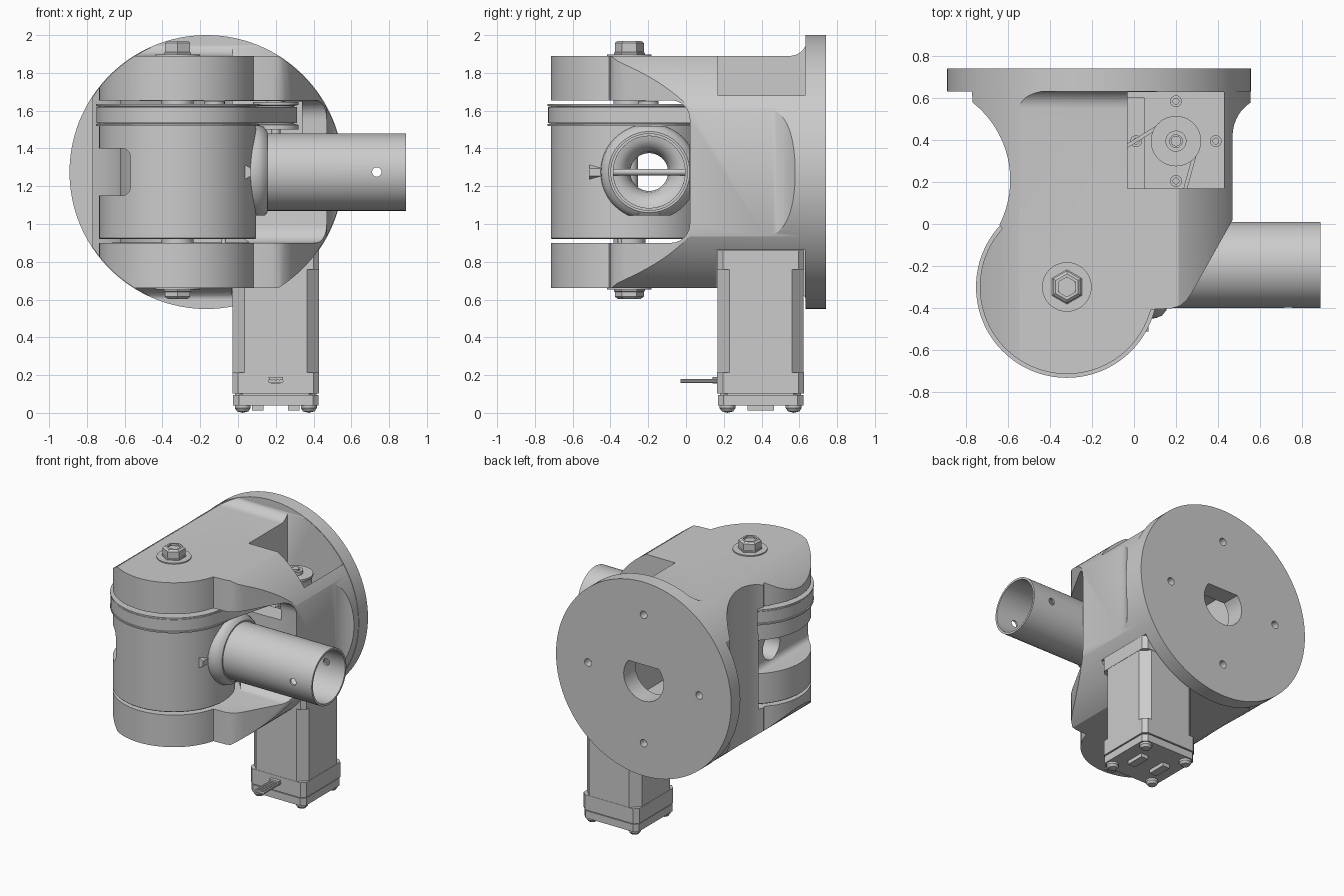
import bpy, bmesh, math
from math import sin, cos, radians, pi

if "Cube" in bpy.data.objects:
    bpy.data.objects.remove(bpy.data.objects["Cube"])

CX, CZ = -0.167, 1.275        # main axis
PX, PY = -0.32, -0.30         # pivot
MX, MY = 0.20, 0.395          # motor axis


def place(u, v, w, axis):
    return {'Z': (u, v, w), 'X': (w, u, v), 'Y': (u, w, v)}[axis]


def finish(name, bm):
    bmesh.ops.remove_doubles(bm, verts=bm.verts, dist=1e-5)
    bmesh.ops.recalc_face_normals(bm, faces=bm.faces)
    me = bpy.data.meshes.new(name)
    bm.to_mesh(me)
    bm.free()
    ob = bpy.data.objects.new(name, me)
    bpy.context.collection.objects.link(ob)
    return ob


def prism(name, pts, lo, hi, axis='Z'):
    """Extrude a 2D outline along an axis."""
    bm = bmesh.new()
    a = [bm.verts.new(place(u, v, lo, axis)) for u, v in pts]
    b = [bm.verts.new(place(u, v, hi, axis)) for u, v in pts]
    n = len(pts)
    bm.faces.new(a)
    bm.faces.new(b)
    for i in range(n):
        bm.faces.new((a[i], a[(i + 1) % n], b[(i + 1) % n], b[i]))
    return finish(name, bm)


def turn(name, profile, cu, cv, axis='Z', n=64, phase=0):
    """Revolve a closed (radius, height) profile around an axis."""
    bm = bmesh.new()
    rings = [[bm.verts.new(place(cu + r * cos(2 * pi * i / n + phase),
                                 cv + r * sin(2 * pi * i / n + phase), h, axis))
              for i in range(n)] for r, h in profile]
    for k in range(len(rings)):
        p, q = rings[k], rings[(k + 1) % len(rings)]
        if profile[k][0] == 0 and profile[(k + 1) % len(rings)][0] == 0:
            continue
        for i in range(n):
            j = (i + 1) % n
            bm.faces.new((p[i], p[j], q[j], q[i]))
    return finish(name, bm)


def rod(name, r, lo, hi, cu, cv, axis='Z', n=48, phase=0):
    return prism(name, [(cu + r * cos(2 * pi * i / n + phase), cv + r * sin(2 * pi * i / n + phase))
                        for i in range(n)], lo, hi, axis)


def box(name, x0, x1, y0, y1, z0, z1):
    return prism(name, [(x0, y0), (x1, y0), (x1, y1), (x0, y1)], z0, z1)


def arc(cx, cy, r, a0, a1, n=12):
    return [(cx + r * cos(radians(a0 + (a1 - a0) * i / n)),
             cy + r * sin(radians(a0 + (a1 - a0) * i / n))) for i in range(n + 1)]


def rounded(x0, x1, y0, y1, r, n=6):
    return (arc(x0 + r, y0 + r, r, 180, 270, n) + arc(x1 - r, y0 + r, r, 270, 360, n)
            + arc(x1 - r, y1 - r, r, 0, 90, n) + arc(x0 + r, y1 - r, r, 90, 180, n))


def combine(ob, op, *others):
    for o in others:
        m = ob.modifiers.new('bool', 'BOOLEAN')
        m.operation, m.solver, m.object = op, 'MANIFOLD', o
        bpy.context.view_layer.objects.active = ob
        bpy.ops.object.modifier_apply(modifier=m.name)
        bpy.data.objects.remove(o)
    return ob


def belt_loop(big, small):
    """Outline around the rotor pulley and the motor pulley."""
    dx, dy = MX - PX, MY - PY
    f = math.degrees(math.atan2(dy, dx))
    t = math.degrees(math.acos((big - small) / math.hypot(dx, dy)))
    return arc(PX, PY, big, f + t, f + 360 - t, 64) + arc(MX, MY, small, f - t, f + t, 24)


# Housing: plan outline, trimmed by a cylinder and a filleted side profile
plan = (arc(PX, PY, 0.415, 138, 345, 48) + [(0.18, -0.402), (0.22, -0.39), (0.25, -0.365),
        (0.28, -0.32), (0.47, 0.02)] + arc(0.66, 0.42, 0.19, 180, 118, 10)
        + [(0.572, 0.69), (-0.772, 0.69)] + arc(-1.06, 0.21, 0.47, 52, -27, 24))
housing = prism('housing', plan, 0.4, 2.2)
top = [(-1, 1.89)] + arc(0.55, 1.98, 0.09, -90, 0, 8) + [(0.72, 1.981)]
side = top + [(y, 2 * CZ - z) for y, z in reversed(top)]
combine(housing, 'INTERSECT', rod('trim', 0.722, -1, 1, CX, CZ, 'Y', 128),
        prism('side', side, -1.5, 1.5, 'X'))
# Round mounting flange
combine(housing, 'UNION', rod('flange', 0.725, 0.632, 0.74, CX, CZ, 'Y', 128))
# Pulley well, motor seat, fork gap, rotor clearance, belt channel, cable chamber
combine(housing, 'DIFFERENCE',
        box('well', -0.03, 0.43, 0.17, 0.63, 1.45, 2.3),
        box('seat', -0.031, 0.431, 0.162, 0.629, 0.2, 0.862),
        prism('gap', rounded(-1.2, 0.02, 0.9, 1.655, 0.1), -1.3, 1.3, 'X'),
        rod('clearance', 0.452, 0.902, 1.653, PX, PY, n=96),
        prism('channel', belt_loop(0.456, 0.15), 1.47, 1.651),
        box('channel_side', 0.0, 0.34, -0.1, 0.4, 1.472, 1.649),
        box('chamber', -0.42, 0.05, -0.2, 0.6, 1.0, 1.56))
# D-shaped cable hole and four mounting holes
combine(housing, 'DIFFERENCE',
        prism('cable_hole', arc(CX, CZ, 0.165, 140, 400, 32), 0.5, 0.9, 'Y'))
for k in range(4):
    a = k * pi / 2
    combine(housing, 'DIFFERENCE', rod('hole', 0.028, 0.68, 0.9, CX + 0.46 * cos(a),
                                       CZ + 0.48 * sin(a), 'Y', 24))

# Rotor with tube collar, left notch and cable bore
rotor = turn('rotor', [(0, 0.92), (0.41, 0.92), (0.415, 0.925), (0.415, 1.525), (0, 1.525)],
             PX, PY, n=128)
collar = turn('collar', [(0, -0.15), (0.257, -0.15), (0.257, 0.08), (0.252, 0.11), (0.24, 0.135),
                         (0.215, 0.155), (0, 0.155)], -0.195, CZ, 'X')
combine(collar, 'INTERSECT', box('trim', -1, 1, -0.8, 0.018, 1.045, 1.518))
combine(rotor, 'UNION', collar)
bore = [(0, -1), (0.1, -1), (0.1, -0.1), (0.11, -0.04), (0.135, 0.0), (0.165, 0.02),
        (0.19, 0.025), (0.19, 0.4), (0, 0.4)]
combine(rotor, 'DIFFERENCE', prism('notch', rounded(-1.0, -0.57, 1.15, 1.40, 0.045), -1, 0.4, 'Y'),
        turn('bore', bore, -0.195, CZ, 'X'))

# Arm tube with cross hole
tube = turn('arm_tube', [(0.19, 0.06), (0.205, 0.06), (0.205, 0.89), (0.19, 0.89)],
            -0.195, CZ, 'X', 96)
combine(tube, 'DIFFERENCE', rod('cross_hole', 0.025, -0.6, 0.3, 0.735, CZ, 'Y', 24))

# Cross bolt that clamps the tube
rod('cross_bolt', 0.017, -0.5, 0.015, 0.05, CZ, 'Y', 16)
rod('cross_nut', 0.04, -0.512, -0.45, 0.035, CZ, 'Y', 6, pi / 6)

# Rotor pulley, motor pulley and belt
turn('rotor_pulley', [(0, 1.52), (0.433, 1.52), (0.433, 1.53), (0.415, 1.532), (0.415, 1.622),
                      (0.433, 1.624), (0.433, 1.635), (0, 1.635)], PX, PY, n=128)
belt = prism('belt', belt_loop(0.43, 0.112), 1.535, 1.62)
combine(belt, 'DIFFERENCE', prism('belt_inner', belt_loop(0.412, 0.094), 1.4, 1.8))
turn('motor_pulley', [(0.03, 1.5), (0.12, 1.5), (0.12, 1.525), (0.096, 1.53), (0.096, 1.625),
                      (0.12, 1.63), (0.12, 1.645), (0.05, 1.645), (0.05, 1.67), (0.03, 1.67)],
     MX, MY)
rod('motor_shaft', 0.025, 1.44, 1.68, MX, MY, n=24)
for k in range(4):
    turn('mount_screw', [(0.014, 1.45), (0.028, 1.45), (0.028, 1.475), (0.014, 1.475)],
         MX + 0.19 * cos(k * pi / 2), MY + 0.19 * sin(k * pi / 2), n=24)
rod('pulley_screw', 0.055, 1.62, 1.65, -0.125, -0.2, n=24)
rod('stop_pin', 0.012, 0.89, 0.94, -0.075, -0.35, n=12)

# Pivot bolt: nuts, washers and spacers on both ends
rod('pivot_bolt', 0.045, 0.63, 1.955, PX, PY, n=32)
for end, f, s, h, g in (('upper', 1.89, 1, 0.08, 1.634), ('lower', 0.66, -1, 0.056, 0.922)):
    rod(end + '_washer', 0.118, *sorted((f - 0.01 * s, f + 0.008 * s)), PX, PY)
    turn(end + '_nut', [(0.047, f), (0.082, f), (0.082, f + 0.015 * s), (0.077, f + 0.02 * s),
                        (0.077, f + (h - 0.012) * s), (0.062, f + h * s), (0.047, f + h * s)],
         PX, PY, n=6, phase=pi / 6)
    rod(end + '_spacer', 0.085, *sorted((g, g + 0.026 * s)), PX, PY)


# Motor: stacked square sections with cut corners
def square(h, c):
    q = [(h, -h + c), (h, h - c), (h - c, h), (-h + c, h)]
    return [(MX + x, MY + y) for x, y in q + [(-x, -y) for x, y in q]]


for name, h, c, lo, hi in (('motor_cover', 0.226, 0.03, 0.04, 0.095),
                           ('motor_joint', 0.215, 0.04, 0.09, 0.105),
                           ('motor_rear_cap', 0.23, 0.03, 0.102, 0.215),
                           ('motor_body', 0.228, 0.062, 0.21, 0.77),
                           ('motor_front_cap', 0.23, 0.03, 0.76, 0.861)):
    prism(name, square(h, c), lo, hi)
for sx in (-1, 1):
    for sy in (-1, 1):
        turn('cover_screw', [(0, 0.05), (0.042, 0.05), (0.042, 0.025), (0.03, 0.008), (0, 0)],
             MX + sx * 0.175, MY + sy * 0.175, n=24)
    box('cover_tab', MX + sx * 0.095 - 0.03, MX + sx * 0.095 + 0.03, MY - 0.07, MY + 0.07, 0.012, 0.05)

# Connector and four wires
prism('connector', [(0.16, 0.19), (0.175, 0.155), (0.225, 0.155), (0.24, 0.19)], 0.14, 0.2, 'Y')
for k in range(4):
    rod('wire', 0.011, -0.03, 0.18, 0.17 + 0.02 * k, 0.168, 'Y', 10)

# Smooth shading with sharp edges kept
bpy.ops.object.select_all(action='SELECT')
bpy.ops.object.shade_smooth_by_angle(angle=radians(30))
